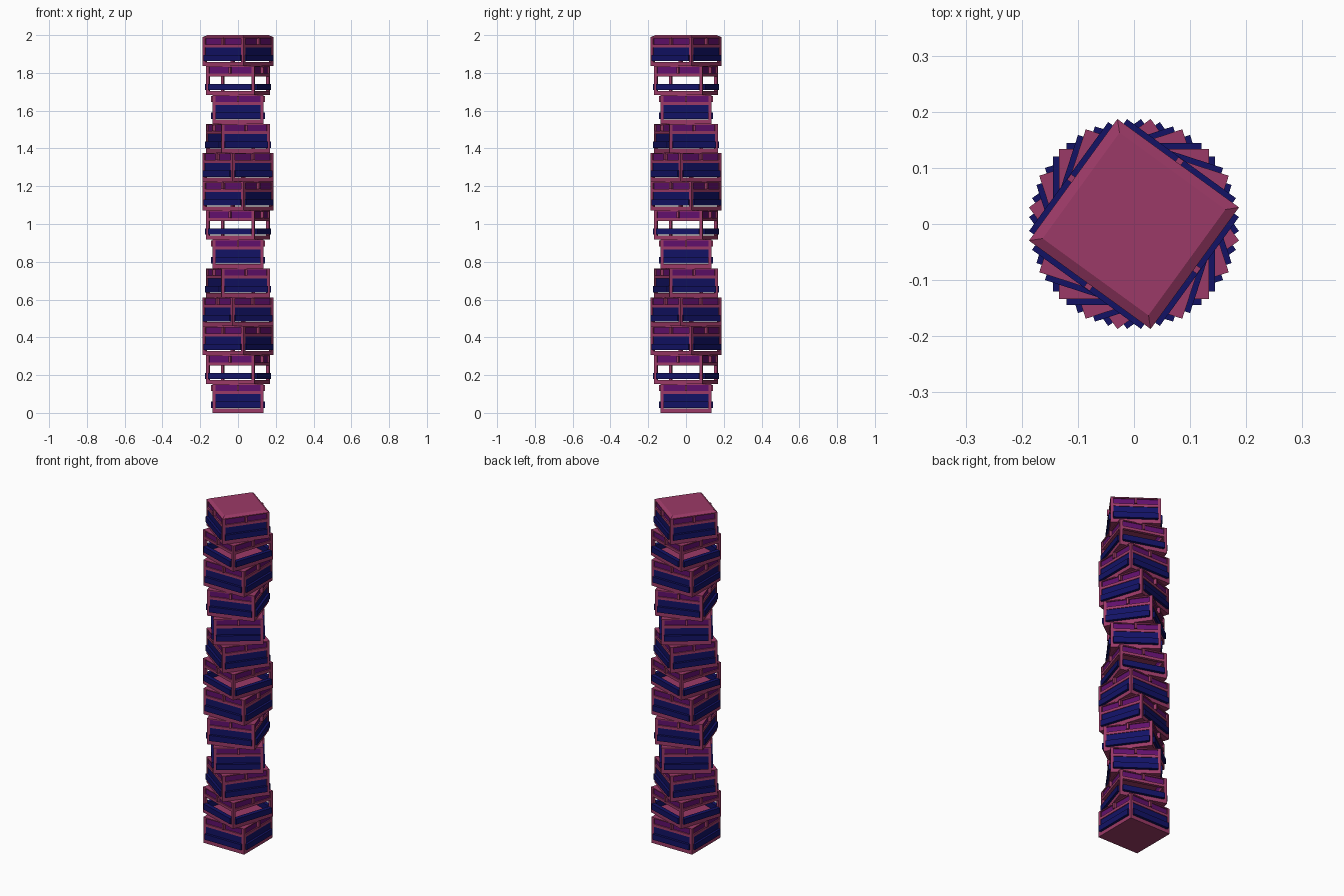
import bpy, bmesh, math
from mathutils import Matrix, Vector

cube = bpy.data.objects.get("Cube")
if cube:
    bpy.data.objects.remove(cube, do_unlink=True)

FLOORS, PITCH = 13, 0.153
TWIST = math.radians(-18)
HALF = 0.134


def material(name, rgb):
    m = bpy.data.materials.new(name)
    m.use_nodes = True
    m.diffuse_color = (*rgb, 1)
    m.node_tree.nodes["Principled BSDF"].inputs["Base Color"].default_value = (*rgb, 1)
    return m


PINK = material("raspberry frame", (0.33, 0.042, 0.135))
PURPLE = material("purple glass", (0.12, 0.005, 0.15))
NAVY = material("navy panel", (0.006, 0.006, 0.13))


def box(bm, x, y, z, turn):
    """Box between (min, max) ranges, turned about the tower axis."""
    size = [b - a for a, b in (x, y, z)]
    mid = Vector([(a + b) / 2 for a, b in (x, y, z)])
    mat = Matrix.Rotation(turn, 4, "Z") @ Matrix.Translation(mid) @ Matrix.Diagonal((*size, 1))
    return bmesh.ops.create_cube(bm, size=1, matrix=mat)["verts"]


def finish(bm, name, mat):
    mesh = bpy.data.meshes.new(name)
    bm.to_mesh(mesh)
    bm.free()
    mesh.materials.append(mat)
    bpy.context.collection.objects.link(bpy.data.objects.new(name, mesh))


for i in range(FLOORS):
    frame, glass, panel = bmesh.new(), bmesh.new(), bmesh.new()
    z0, turn = i * PITCH, i * TWIST
    open_floor = i % 5 == 1

    # floor and ceiling slabs
    full = (-HALF, HALF)
    for low, high in ((0, 0.022), (0.147, PITCH)):
        box(frame, full, full, (z0 + low, z0 + high), turn)

    for side in range(4):
        a = turn + side * math.pi / 2

        def wall(bm, half_width, inner, outer, low, high):
            box(bm, (-half_width, half_width), (-outer, -inner), (z0 + low, z0 + high), a)

        # corner post, lintel and window mullion
        box(frame, (HALF - 0.016, HALF), (-HALF, -HALF + 0.016), (z0, z0 + PITCH), a)
        wall(frame, HALF, 0.116, HALF, 0.099, 0.115)
        wall(frame, 0.006, 0.12, 0.143, 0.115, 0.148)
        # upper windows
        wall(glass, 0.12, 0.118, 0.127, 0.115, 0.148)
        # projecting lower panel, and upper panel where the storey is closed
        wall(panel, 0.12, 0.12, 0.144, 0.026, 0.059)
        if not open_floor:
            wall(panel, 0.12, 0.118, 0.13, 0.059, 0.099)

    finish(frame, f"storey_{i + 1}_frame", PINK)
    finish(glass, f"storey_{i + 1}_windows", PURPLE)
    finish(panel, f"storey_{i + 1}_panels", NAVY)

# roof with sloped rim
roof = bmesh.new()
top_z = FLOORS * PITCH
verts = box(roof, (-HALF, HALF), (-HALF, HALF), (top_z, 2.0), (FLOORS - 1) * TWIST)
for v in verts:
    if v.co.z > top_z + 0.005:
        v.co.x *= 0.87
        v.co.y *= 0.87
finish(roof, "roof", PINK)
